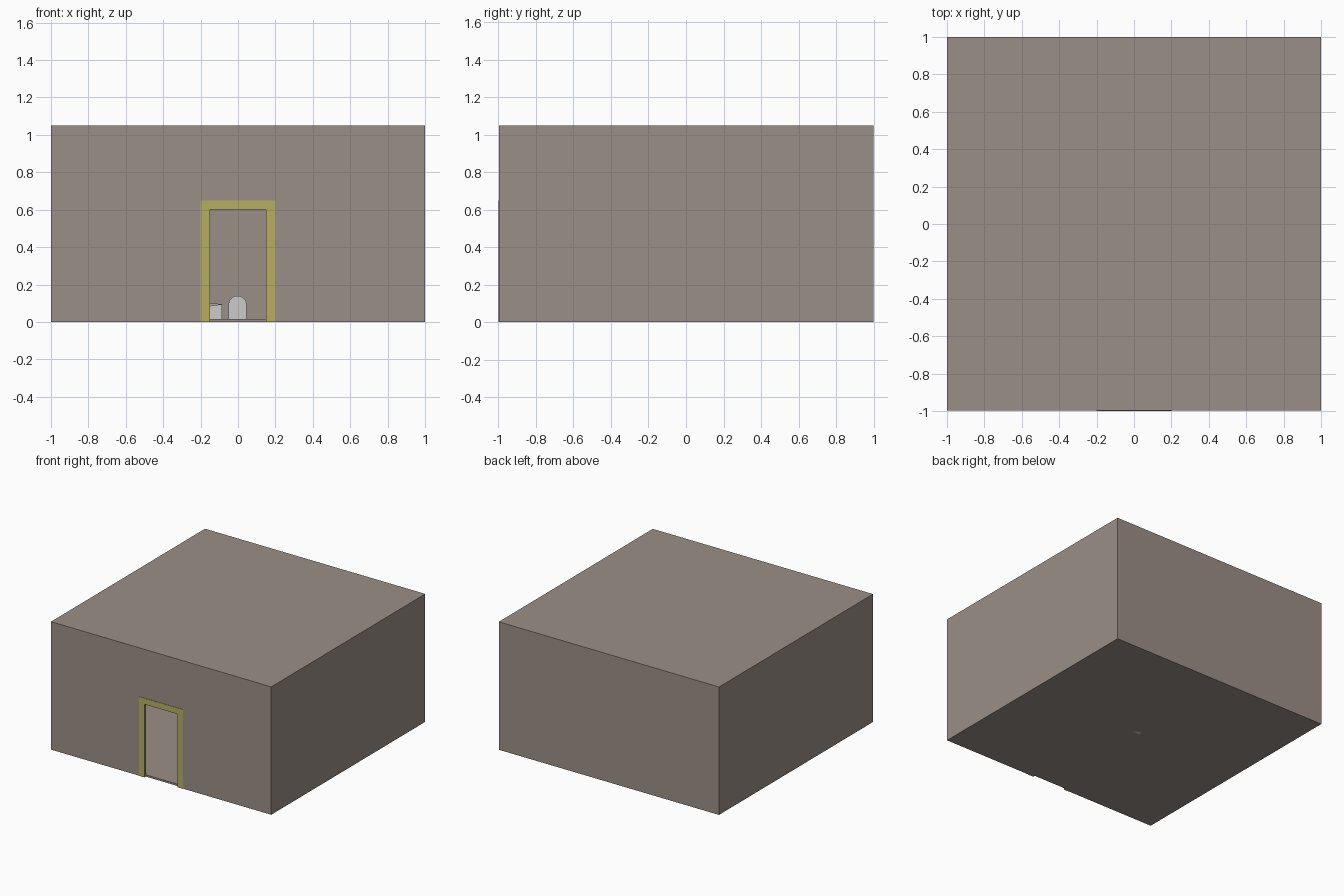
import bpy
import bmesh
import math
from mathutils import Matrix, Vector

if "Cube" in bpy.data.objects:
    bpy.data.objects.remove(bpy.data.objects["Cube"])

T = 0.015          # wall thickness
H = 1.05           # overall height


def material(name, rgb):
    m = bpy.data.materials.new(name)
    m.diffuse_color = (*rgb, 1)
    m.use_nodes = True
    m.node_tree.nodes["Principled BSDF"].inputs["Base Color"].default_value = m.diffuse_color
    return m


stone = material("warm_stone", (0.33, 0.275, 0.245))
trim = material("yellow_trim", (0.46, 0.43, 0.12))


def finish(name, bm, mat=None):
    bmesh.ops.recalc_face_normals(bm, faces=bm.faces)
    me = bpy.data.meshes.new(name)
    bm.to_mesh(me)
    bm.free()
    ob = bpy.data.objects.new(name, me)
    bpy.context.collection.objects.link(ob)
    if mat:
        me.materials.append(mat)
    return ob


def box(name, lo, hi, mat=None):
    lo, hi = Vector(lo), Vector(hi)
    bm = bmesh.new()
    bmesh.ops.create_cube(bm, size=1)
    bmesh.ops.scale(bm, vec=hi - lo, verts=bm.verts)
    bmesh.ops.translate(bm, vec=(lo + hi) / 2, verts=bm.verts)
    return finish(name, bm, mat)


def extruded(name, outline, y0, y1, mat=None):
    """Extrude an x-z outline from y0 to y1."""
    bm = bmesh.new()
    face = bm.faces.new([bm.verts.new((x, y0, z)) for x, z in outline])
    new = bmesh.ops.extrude_face_region(bm, geom=[face])["geom"]
    bmesh.ops.translate(bm, vec=(0, y1 - y0, 0),
                        verts=[v for v in new if isinstance(v, bmesh.types.BMVert)])
    return finish(name, bm, mat)


def portal(w, h, ow, oh):
    """Rectangle w x h (half width) with a doorway notch ow x oh."""
    return [(-w, 0), (-w, h), (w, h), (w, 0), (ow, 0), (ow, oh), (-ow, oh), (-ow, 0)]


# Room shell: side walls stand outside the roof and floor slabs
I = 1 - T
for side, s in (("left", -1), ("right", 1)):
    box(side + "_wall", (min(s * I, s), -0.997, 0), (max(s * I, s), 1, H), stone)
box("back_wall", (-I, 1 - T, T), (I, 1, H - T), stone)
box("roof", (-I, -0.997, H - T), (I, 1, H), stone)
box("floor", (-I, -0.997 + T, 0), (I, 1, T), stone)
extruded("front_wall", portal(I, H - T, 0.15, 0.60), -0.997, -0.997 + T, stone)

# Door surround, barely proud of the wall
extruded("door_frame", portal(0.20, 0.65, 0.15, 0.60), -1, -0.997 + T, trim)

# Arched headstone seen through the doorway
arch = [(-0.05, 0), (-0.05, 0.10)]
for i in range(1, 12):
    a = math.pi - math.pi * i / 12
    arch.append((-0.0025 + 0.0475 * math.cos(a), 0.095 + 0.045 * math.sin(a)))
arch += [(0.045, 0.10), (0.045, 0)]
extruded("headstone", arch, 0.0, 0.03)

# Low block with a broken, slanted top
block = box("slanted_block", (-0.19, 0.0, 0), (-0.085, 0.08, 0.09))
for v in block.data.vertices:
    if v.co.z > 0.05:
        v.co.z = 0.095 if v.co.x > -0.1 else (0.08 if v.co.y < 0.04 else 0.105)
